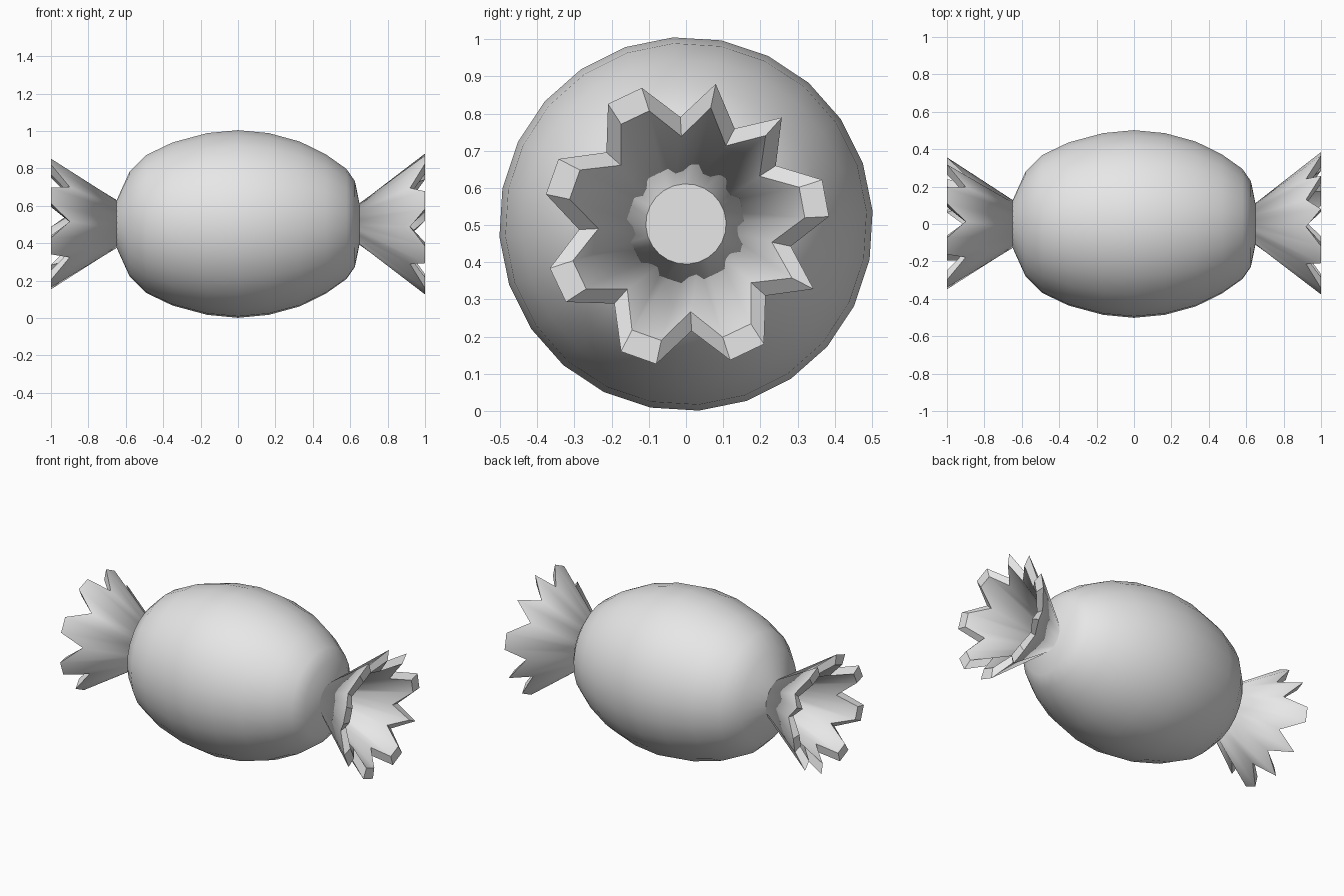
import bpy, bmesh
from math import cos, sin, radians

SIDES = 24
MID_Z = 0.503
# Rim positions that are pulled back to form the pleats
NOTCHES = {2, 4, 6, 9, 12, 15, 18, 21, 23}

if "Cube" in bpy.data.objects:
    bpy.data.objects.remove(bpy.data.objects["Cube"])

grey = bpy.data.materials.new("wrapper_grey")
grey.use_nodes = True
grey.diffuse_color = (0.8, 0.8, 0.8, 1)
grey.node_tree.nodes["Principled BSDF"].inputs["Base Color"].default_value = (0.8, 0.8, 0.8, 1)


def ring(bm, phase, place, flip=1):
    """Ring of vertices round the x axis; place(k) gives (x, radius)."""
    verts = []
    for k in range(SIDES):
        x, r = place(k)
        a = radians(phase + 360 * k / SIDES) * flip
        verts.append(bm.verts.new((x, r * cos(a), MID_Z + r * sin(a))))
    return verts


def bridge(bm, a, b, smooth=True):
    for k in range(SIDES):
        n = (k + 1) % SIDES
        bm.faces.new((a[k], a[n], b[n], b[k])).smooth = smooth


def finish(bm, name):
    bmesh.ops.recalc_face_normals(bm, faces=bm.faces)
    mesh = bpy.data.meshes.new(name)
    bm.to_mesh(mesh)
    bm.free()
    mesh.materials.append(grey)
    obj = bpy.data.objects.new(name, mesh)
    bpy.context.collection.objects.link(obj)
    return obj


# Rounded sweet body, turned round the x axis
profile = [(-0.65, 0.125), (-0.58, 0.28), (-0.49, 0.37), (-0.35, 0.437),
           (-0.165, 0.487), (0, 0.503), (0.165, 0.487), (0.33, 0.442),
           (0.47, 0.373), (0.58, 0.295), (0.625, 0.23), (0.65, 0.108)]
bm = bmesh.new()
rings = [ring(bm, 4, lambda k, p=p: p) for p in profile]
for a, b in zip(rings, rings[1:]):
    bridge(bm, a, b)
for end in (rings[0], rings[-1]):
    bm.faces.new(end)
finish(bm, "sweet_body")


# Flared, pleated wrapper end with a thick jagged rim
def wrapper_end(name, side, neck, tip, notch, notch_x, wall):
    bm = bmesh.new()

    def rim(inset):
        def place(k):
            if k in NOTCHES:
                return side * notch_x, notch - inset * 0.8
            return side, tip - inset
        return place

    loops = [ring(bm, 3, place, side) for place in (
        lambda k: (side * 0.648, neck), rim(0), rim(wall),
        lambda k: (side * 0.65, neck - 0.002))]
    bridge(bm, loops[0], loops[1])
    bridge(bm, loops[1], loops[2], smooth=False)
    bridge(bm, loops[2], loops[3])
    bridge(bm, loops[3], loops[0])
    finish(bm, name)


wrapper_end("left_wrapper_end", 1, 0.11, 0.385, 0.288, 0.92, 0.065)
wrapper_end("right_wrapper_end", -1, 0.128, 0.357, 0.267, 0.9, 0.062)
